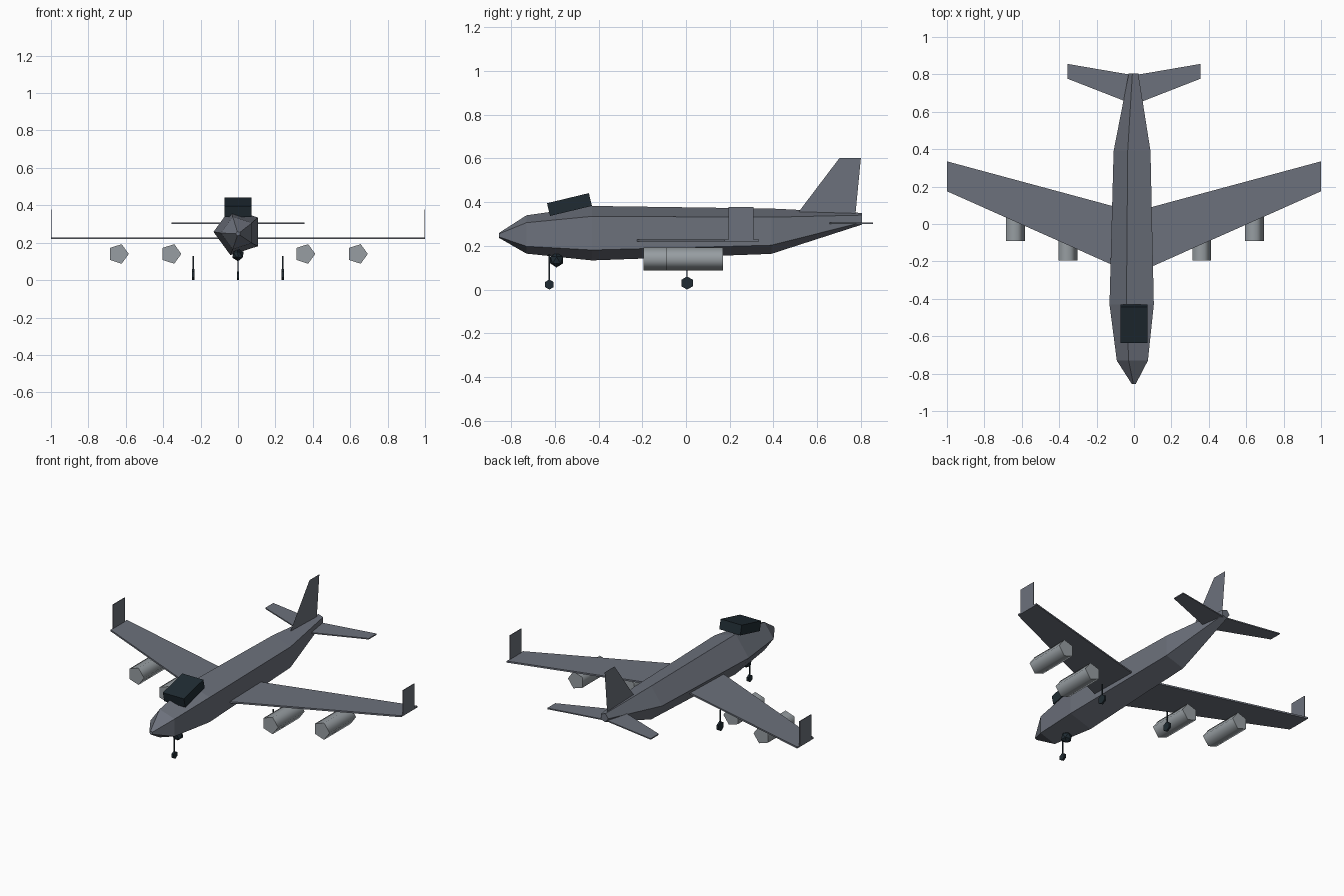
import bpy, bmesh, math
from mathutils import Matrix, Vector

if "Cube" in bpy.data.objects:
    bpy.data.objects.remove(bpy.data.objects["Cube"], do_unlink=True)


def material(name, rgb):
    m = bpy.data.materials.new(name)
    m.use_nodes = True
    m.diffuse_color = (*rgb, 1)
    m.node_tree.nodes["Principled BSDF"].inputs["Base Color"].default_value = (*rgb, 1)
    return m


hull = material("slate grey", (0.15, 0.165, 0.2))
metal = material("light engine grey", (0.31, 0.34, 0.36))
dark = material("dark blue black", (0.014, 0.024, 0.032))


def finish(name, bm, mat):
    bmesh.ops.recalc_face_normals(bm, faces=bm.faces)
    mesh = bpy.data.meshes.new(name)
    bm.to_mesh(mesh)
    bm.free()
    mesh.materials.append(mat)
    obj = bpy.data.objects.new(name, mesh)
    bpy.context.collection.objects.link(obj)
    return obj


def loft(name, rings, mat):
    """Skin a list of equal-length point rings and cap both ends."""
    bm = bmesh.new()
    loops = [[bm.verts.new(p) for p in ring] for ring in rings]
    n = len(loops[0])
    for a, b in zip(loops, loops[1:]):
        for i in range(n):
            j = (i + 1) % n
            bm.faces.new((a[i], a[j], b[j], b[i]))
    bm.faces.new(loops[0])
    bm.faces.new(loops[-1])
    return finish(name, bm, mat)


def ring(sides, r, centre, axis="Y", start=0.0):
    x, y, z = centre
    pts = []
    for i in range(sides):
        t = start + math.tau * i / sides
        u, v = r * math.cos(t), r * math.sin(t)
        pts.append((x + u, y, z + v) if axis == "Y" else (x, y + u, z + v))
    return pts


def slab(name, outline, z, thick, mat):
    return loft(name, [[(x, y, z + d) for x, y in outline]
                       for d in (-thick / 2, thick / 2)], mat)


def box(name, centre, size, mat, tilt=0.0):
    bm = bmesh.new()
    bmesh.ops.create_cube(bm, size=1, matrix=Matrix.Translation(centre)
                          @ Matrix.Rotation(tilt, 4, "X")
                          @ Matrix.Diagonal((*size, 1)))
    return finish(name, bm, mat)


def wheel(name, x, y, r, width):
    loft(name, [ring(6, r, (x + d, y, r), "X", math.pi / 2)
                for d in (-width / 2, width / 2)], dark)


# Five-sided fuselage: (y, radius, centre height)
stations = [(-0.855, 0.012, 0.248), (-0.73, 0.092, 0.252), (-0.43, 0.131, 0.258),
            (0.39, 0.109, 0.267), (0.805, 0.028, 0.324)]
loft("fuselage", [ring(5, r, (0, y, z), "Y", math.pi) for y, r, z in stations], hull)

# Tilted cockpit block
box("cockpit", (0, -0.533, 0.389), (0.145, 0.197, 0.06), dark, math.radians(13.5))

# Thin tail fin
bm = bmesh.new()
bm.faces.new([bm.verts.new((0, y, z)) for y, z in
              ((0.515, 0.355), (0.775, 0.345), (0.8, 0.603), (0.703, 0.603))])
finish("tail_fin", bm, hull)

for side, s in (("left", 1), ("right", -1)):
    # Swept wing, winglet and tailplane
    wing = [(0, -0.27), (1, 0.175), (1, 0.335), (0, 0.065)]
    slab(side + "_wing", [(s * x, y) for x, y in wing], 0.224, 0.01, hull)
    box(side + "_winglet", (s * 0.998, 0.252, 0.3), (0.004, 0.115, 0.156), hull)
    tail = [(0, 0.638), (0.356, 0.777), (0.356, 0.856), (0, 0.795)]
    slab(side + "_tailplane", [(s * x, y) for x, y in tail], 0.304, 0.007, hull)

    # Five-sided engines with smooth sides
    for label, x, y in (("inner", 0.358, -0.195), ("outer", 0.639, -0.09)):
        engine = loft(f"{side}_{label}_engine",
                      [ring(5, 0.055, (s * x, y + d, 0.14)) for d in (0, 0.26)], metal)
        bpy.ops.object.select_all(action="DESELECT")
        engine.select_set(True)
        bpy.context.view_layer.objects.active = engine
        bpy.ops.object.shade_smooth_by_angle(angle=math.radians(80))

    # Main landing gear
    box(side + "_main_strut", (s * 0.239, 0.005, 0.082), (0.006, 0.006, 0.096), dark)
    wheel(side + "_main_wheel", s * 0.239, 0.005, 0.03, 0.012)

# Nose landing gear with its faceted housing
box("nose_strut", (0, -0.625, 0.09), (0.006, 0.006, 0.14), dark)
wheel("nose_wheel", 0, -0.625, 0.023, 0.012)
bm = bmesh.new()
bmesh.ops.create_icosphere(bm, subdivisions=1, radius=0.034,
                           matrix=Matrix.Translation(Vector((0, -0.592, 0.135))))
finish("nose_gear_housing", bm, dark)
